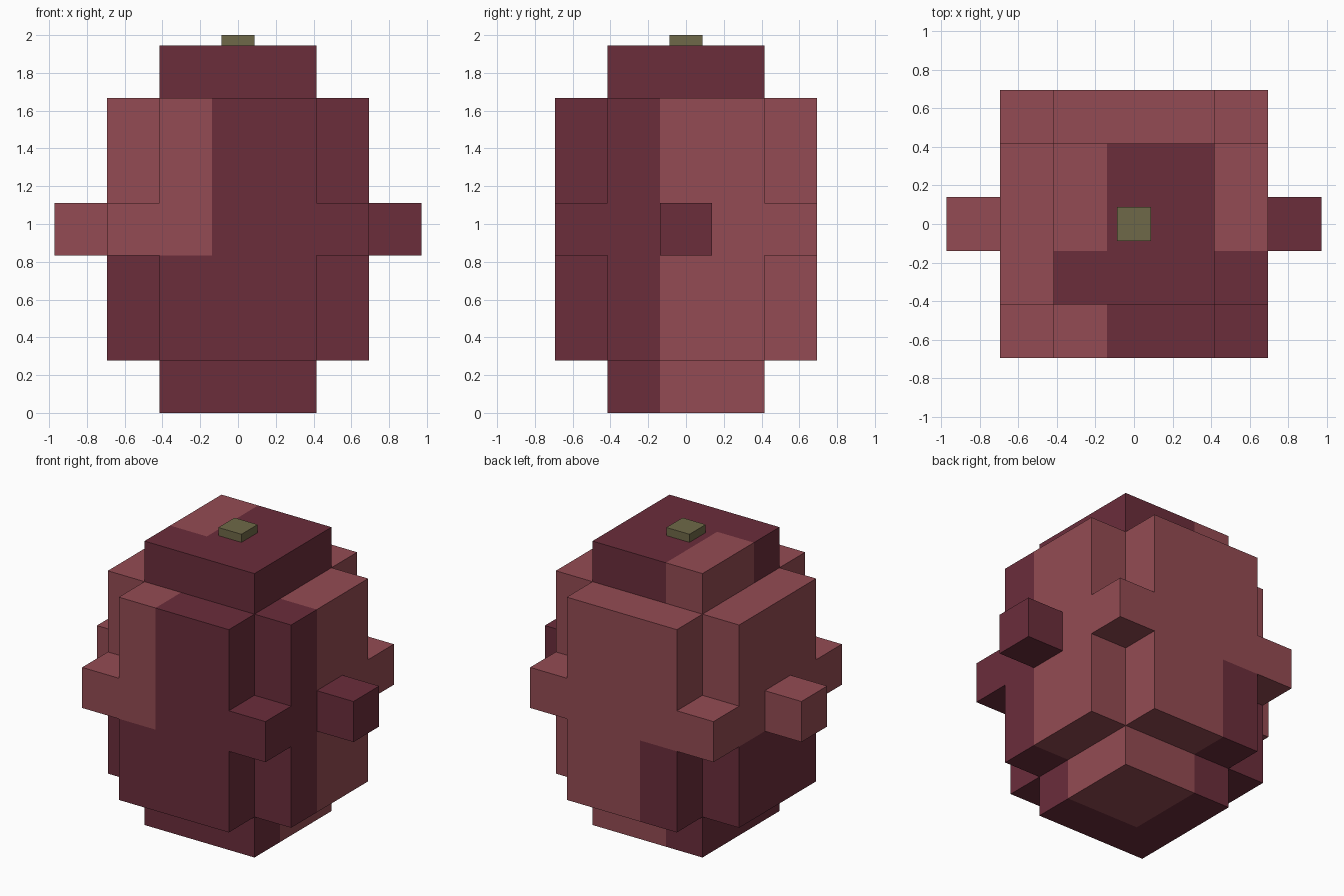
import bpy, bmesh
from mathutils import Vector

if "Cube" in bpy.data.objects:
    bpy.data.objects.remove(bpy.data.objects["Cube"])

U = 2 / 7.2          # edge length of one block
AXES = [Vector(a) for a in ((1, 0, 0), (0, 1, 0), (0, 0, 1))]


def material(name, rgb):
    m = bpy.data.materials.new(name)
    lin = [((c / 255 + 0.055) / 1.055) ** 2.4 for c in rgb]
    m.diffuse_color = (*lin, 1)
    m.use_nodes = True
    m.node_tree.nodes["Principled BSDF"].inputs["Base Color"].default_value = m.diffuse_color
    return m


DARK = material("dark plum", (107, 45, 59))
LIGHT = material("light rose", (148, 75, 83))
OLIVE = material("olive stem", (111, 105, 72))


def part_at(x, y, z):
    """Which part fills the block at this grid cell, if any."""
    ax, ay = abs(x), abs(y)
    if z in (0, 6):
        return ("base" if z == 0 else "cap") if max(ax, ay) <= 1 else None
    if 1 <= z <= 5 and max(ax, ay) <= 2:
        # corners are notched away except in the middle band
        return "body" if z == 3 or ax + ay < 4 else None
    if z == 3 and ax == 3 and y == 0:
        return "right_knob" if x > 0 else "left_knob"
    return None


def is_light(x, y, z):
    """Colour patches, split by height and quadrant."""
    if x == 3:
        return False
    if z == 6:
        return x < 0 and y >= 0
    if z >= 3:
        return x < 0 or y >= 0
    return x >= 0 and y >= 0


def build_part(name):
    bm = bmesh.new()
    for x in range(-3, 4):
        for y in range(-2, 3):
            for z in range(7):
                if part_at(x, y, z) != name:
                    continue
                centre = Vector((x, y, z + 0.5))
                for i in range(3):
                    for s in (1, -1):
                        n = AXES[i] * s
                        # only outward faces not covered by a neighbour
                        if part_at(x + int(n.x), y + int(n.y), z + int(n.z)):
                            continue
                        a, b = AXES[(i + 1) % 3] * s, AXES[(i + 2) % 3]
                        quad = [centre + (n + a * p + b * q) / 2
                                for p, q in ((-1, -1), (1, -1), (1, 1), (-1, 1))]
                        f = bm.faces.new([bm.verts.new(v * U) for v in quad])
                        f.material_index = int(is_light(x, y, z))
    bmesh.ops.remove_doubles(bm, verts=bm.verts, dist=1e-4)
    # merge flat patches of the same colour
    bmesh.ops.dissolve_limit(bm, angle_limit=0.01, verts=bm.verts,
                             edges=bm.edges, delimit={'MATERIAL'})
    me = bpy.data.meshes.new(name)
    bm.to_mesh(me)
    bm.free()
    me.materials.append(DARK)
    me.materials.append(LIGHT)
    bpy.context.collection.objects.link(bpy.data.objects.new(name, me))


# Stepped block fruit
for part in ("base", "body", "cap", "left_knob", "right_knob"):
    build_part(part)

# Short square stem on top
bpy.ops.mesh.primitive_cube_add(size=1, location=(0, 0, 7.1 * U))
stem = bpy.context.object
stem.name = "stem"
stem.scale = (0.175, 0.175, 0.2 * U)
stem.data.materials.append(OLIVE)
